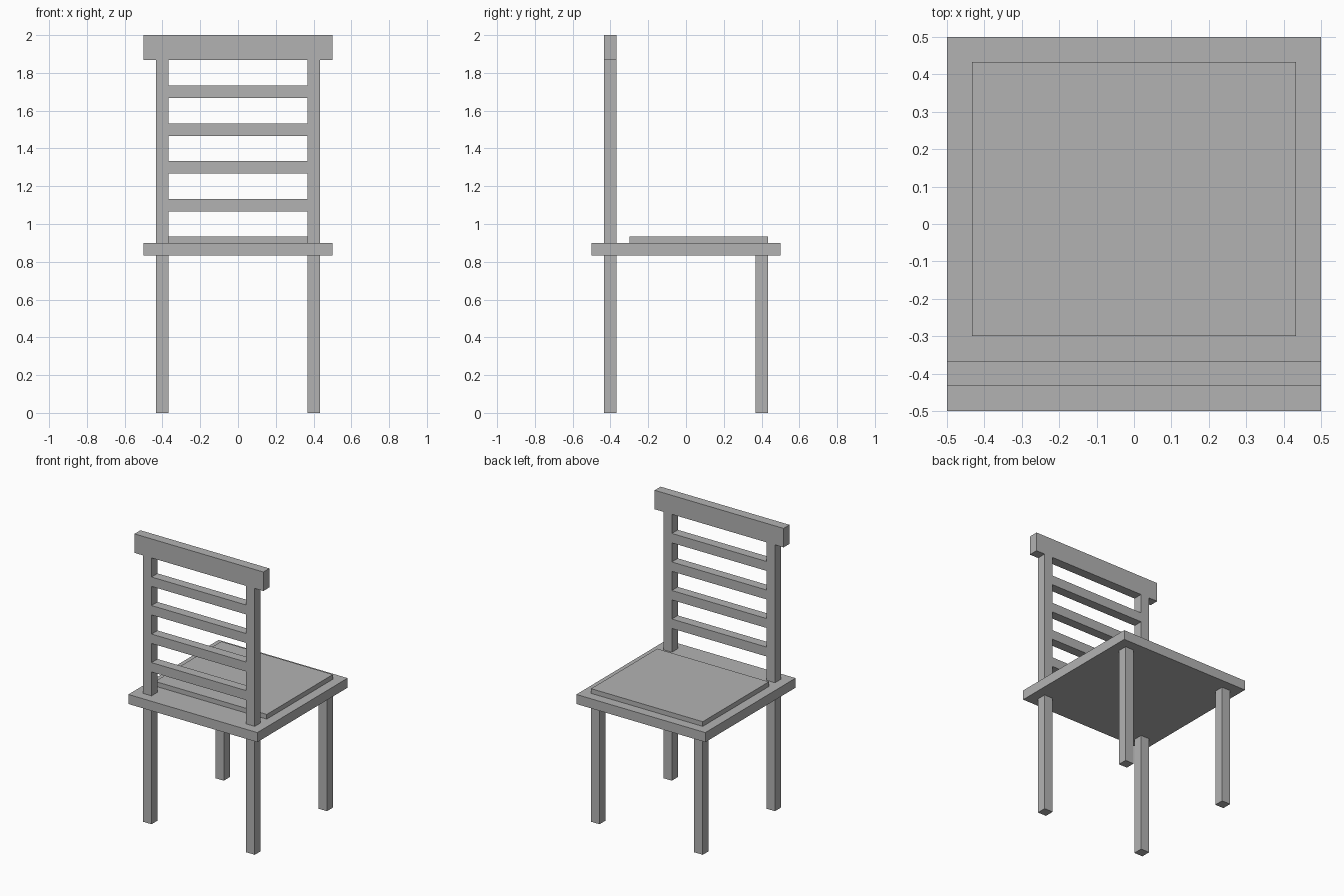
import bpy

cube = bpy.data.objects.get("Cube")
if cube:
    bpy.data.objects.remove(cube, do_unlink=True)

grey = bpy.data.materials.new("plain grey")
grey.use_nodes = True
colour = (0.45, 0.45, 0.45, 1)
grey.diffuse_color = colour
grey.node_tree.nodes["Principled BSDF"].inputs["Base Color"].default_value = colour


def box(name, low, high):
    """Add a box spanning two opposite corners."""
    centre = [(a + b) / 2 for a, b in zip(low, high)]
    bpy.ops.mesh.primitive_cube_add(size=1, location=centre)
    obj = bpy.context.object
    obj.name = name
    obj.scale = [b - a for a, b in zip(low, high)]
    bpy.ops.object.transform_apply(location=False, rotation=False, scale=True)
    obj.data.materials.append(grey)
    return obj


INNER, OUTER = 0.367, 0.433    # post and leg edges
SEAT_LOW, SEAT_TOP = 0.833, 0.9
RAIL_LOW = 1.867

# Seat board and cushion
box("seat", (-0.5, -0.5, SEAT_LOW), (0.5, 0.5, SEAT_TOP))
box("cushion", (-OUTER, -0.3, SEAT_TOP), (OUTER, OUTER, 0.933))

# Legs and back posts
for side, x in (("right", -OUTER), ("left", INNER)):
    x2 = x + OUTER - INNER
    box(f"{side}_leg_by_cushion", (x, INNER, 0), (x2, OUTER, SEAT_LOW))
    box(f"{side}_leg_by_back", (x, -OUTER, 0), (x2, -INNER, SEAT_LOW))
    box(f"{side}_back_post", (x, -OUTER, SEAT_TOP), (x2, -INNER, RAIL_LOW))

# Back slats, flush with the posts
for i in range(4):
    z = 1.067 + 0.2 * i
    box(f"back_slat_{i + 1}", (-INNER, -OUTER, z), (INNER, -INNER, z + 0.066))

# Top rail
box("top_rail", (-0.5, -OUTER, RAIL_LOW), (0.5, -INNER, 2))
